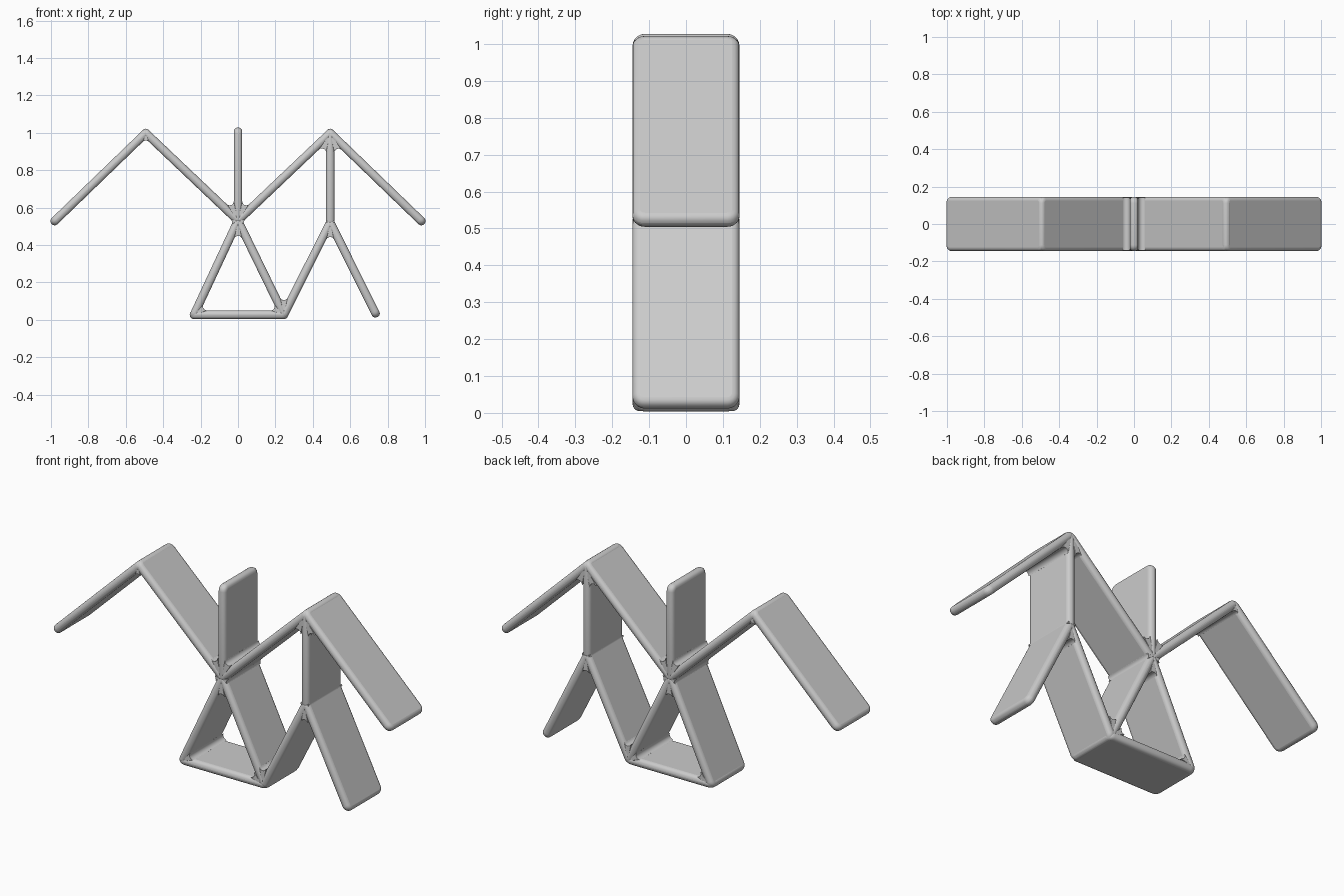
import bpy, bmesh, math
from mathutils import Vector, Matrix

cube = bpy.data.objects.get("Cube")
if cube:
    bpy.data.objects.remove(cube, do_unlink=True)

THICK, WIDTH, FILLET = 0.045, 0.29, 0.022

grey = bpy.data.materials.new("plain grey")
grey.use_nodes = True
colour = (0.6, 0.6, 0.6, 1)
grey.diffuse_color = colour
grey.node_tree.nodes["Principled BSDF"].inputs["Base Color"].default_value = colour

# Joints and free ends of the frame, as (x, z)
nodes = {
    "hub": (0, 0.53), "mast_top": (0, 1.005),
    "left_peak": (0.493, 0.998), "right_peak": (-0.493, 0.998),
    "left_tip": (0.98, 0.528), "right_tip": (-0.98, 0.528),
    "base_left": (0.245, 0.027), "base_right": (-0.235, 0.027),
    "fork": (0.493, 0.52), "foot": (0.735, 0.035),
}
slabs = {
    "mast": ("hub", "mast_top"),
    "left_inner_roof": ("hub", "left_peak"),
    "right_inner_roof": ("hub", "right_peak"),
    "left_outer_roof": ("left_peak", "left_tip"),
    "right_outer_roof": ("right_peak", "right_tip"),
    "left_triangle_leg": ("hub", "base_left"),
    "right_triangle_leg": ("hub", "base_right"),
    "base": ("base_right", "base_left"),
    "post": ("left_peak", "fork"),
    "fork_inner_leg": ("fork", "base_left"),
    "fork_outer_leg": ("fork", "foot"),
}


def finish(name, bm, bevel, angle):
    """Turn a bmesh into a softly bevelled, smooth object."""
    bmesh.ops.recalc_face_normals(bm, faces=bm.faces)
    mesh = bpy.data.meshes.new(name)
    bm.to_mesh(mesh)
    bm.free()
    mesh.materials.append(grey)
    obj = bpy.data.objects.new(name, mesh)
    bpy.context.collection.objects.link(obj)
    mod = obj.modifiers.new("soft edges", "BEVEL")
    mod.width, mod.segments = bevel, 4
    mod.limit_method, mod.angle_limit = "ANGLE", math.radians(angle)
    bpy.ops.object.select_all(action="DESELECT")
    obj.select_set(True)
    bpy.context.view_layer.objects.active = obj
    bpy.ops.object.shade_smooth_by_angle(angle=math.radians(40))


def slab(name, start, end):
    """Rounded board whose centre line runs between two joints."""
    a, b = (Vector((p[0], 0, p[1])) for p in (start, end))
    along = b - a
    bm = bmesh.new()
    bmesh.ops.create_cube(bm, size=1)
    bmesh.ops.scale(bm, vec=(along.length + THICK, WIDTH, THICK), verts=bm.verts)
    corners = [e for e in bm.edges
               if abs(e.verts[0].co.z - e.verts[1].co.z) > THICK / 2]
    bmesh.ops.bevel(bm, geom=corners, offset=0.033, segments=5,
                    profile=0.5, affect="EDGES")
    turn = Matrix.Rotation(-math.atan2(along.z, along.x), 4, "Y")
    bm.transform(Matrix.Translation((a + b) / 2) @ turn)
    finish(name, bm, 0.02, 60)


def fillet(name, joint, angle_a, angle_b):
    """Concave web that fills the crotch between two boards."""
    half = (angle_b - angle_a) / 2
    reach = THICK / 2 + FILLET
    o = Vector(joint)

    def polar(r, t):
        return Vector((math.cos(t), math.sin(t))) * r
    mid = angle_a + half
    centre = o + polar(reach / math.sin(half), mid)
    sweep = math.pi / 2 - half
    arc = [centre + polar(FILLET, mid + math.pi + sweep * (1 - i / 4))
           for i in range(9)]
    # start the web slightly inside the boards
    outline = [o] + sorted(arc, key=lambda p: math.atan2(
        (p - o).dot(polar(1, mid + math.pi / 2)), (p - o).dot(polar(1, mid))))
    bm = bmesh.new()
    face = bm.faces.new([bm.verts.new((p.x, -WIDTH / 2 + 0.002, p.y)) for p in outline])
    grown = bmesh.ops.extrude_face_region(bm, geom=[face])["geom"]
    bmesh.ops.translate(bm, vec=(0, WIDTH - 0.004, 0),
                        verts=[v for v in grown if isinstance(v, bmesh.types.BMVert)])
    finish(name, bm, 0.006, 60)


for name, (start, end) in slabs.items():
    slab(name, nodes[start], nodes[end])

# Webs between neighbouring boards at each joint
for joint, pos in nodes.items():
    arms = []
    for ends in slabs.values():
        if joint in ends:
            other = nodes[ends[1] if ends[0] == joint else ends[0]]
            arms.append(math.atan2(other[1] - pos[1], other[0] - pos[0]))
    arms.sort()
    for i, start in enumerate(arms):
        stop = arms[(i + 1) % len(arms)]
        if stop <= start:
            stop += 2 * math.pi
        if stop - start < math.radians(165):
            fillet(f"{joint}_web_{i + 1}", pos, start, stop)
